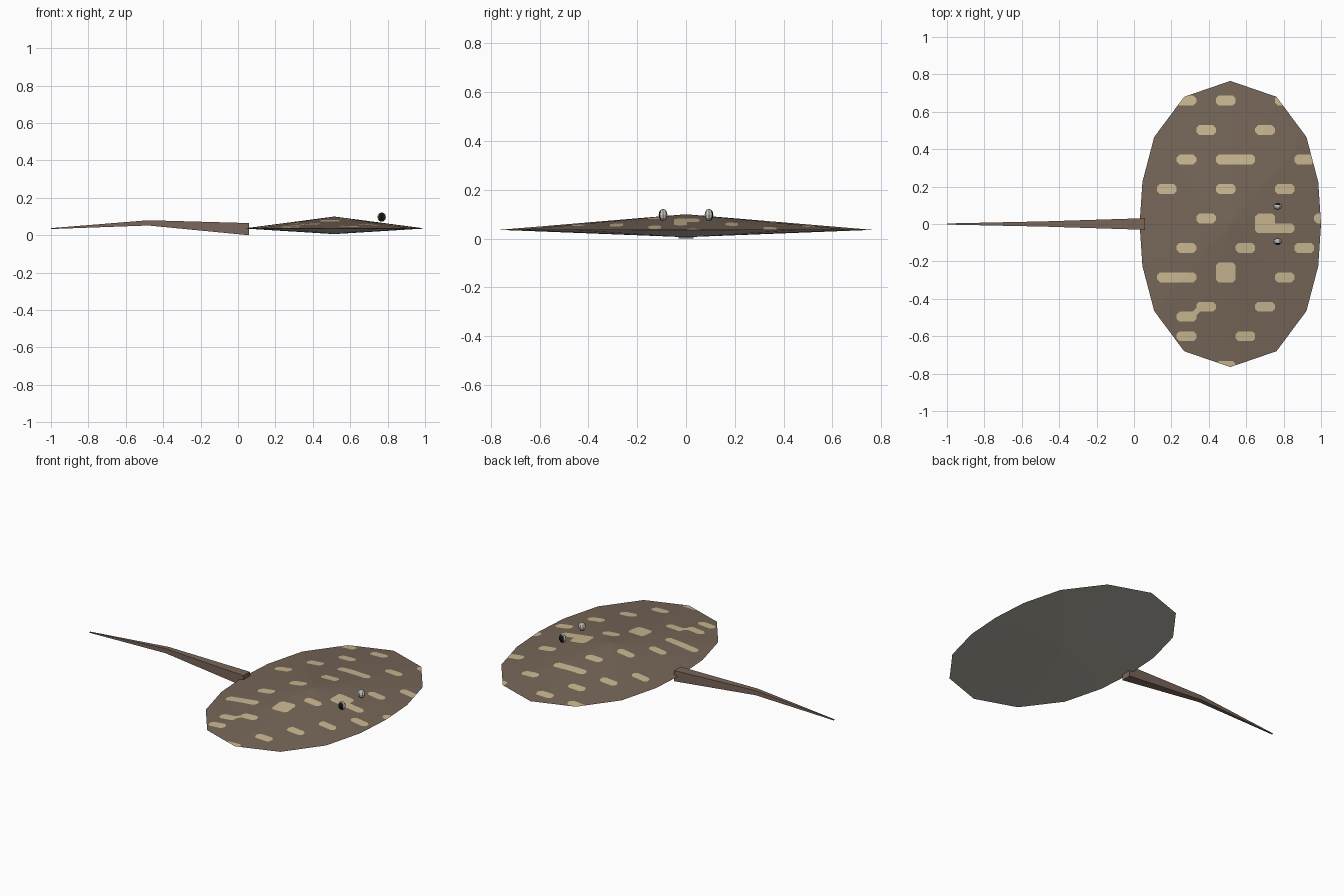
import bpy, bmesh, math
from mathutils import Vector

old = bpy.data.objects.get("Cube")
if old:
    bpy.data.objects.remove(old)


def material(name, rgb):
    """Flat material from an sRGB colour in 0-255."""
    linear = [((c / 255 + 0.055) / 1.055) ** 2.4 for c in rgb] + [1]
    m = bpy.data.materials.new(name)
    m.use_nodes = True
    m.diffuse_color = linear
    bsdf = m.node_tree.nodes["Principled BSDF"]
    bsdf.inputs["Base Color"].default_value = linear
    bsdf.inputs["Roughness"].default_value = 0.9
    return m


brown = material("brown skin", (118, 102, 88))
sand = material("sand spots", (201, 183, 145))
belly = material("pale belly", (185, 182, 170))
tail_brown = material("tail brown", (121, 102, 90))
white = material("eye white", (205, 205, 200))
black = material("pupil black", (25, 24, 22))


def finish(bm, name, *mats):
    bmesh.ops.recalc_face_normals(bm, faces=bm.faces)
    mesh = bpy.data.meshes.new(name)
    bm.to_mesh(mesh)
    bm.free()
    for m in mats:
        mesh.materials.append(m)
    obj = bpy.data.objects.new(name, mesh)
    bpy.context.collection.objects.link(obj)
    return obj


# Disc outline: one quarter, mirrored into a closed ring
CX = 0.515
quarter = [(0.485, 0), (0.47, 0.225), (0.407, 0.465), (0.247, 0.68)]
half = quarter + [(0, 0.765)] + [(-x, y) for x, y in reversed(quarter)]
ring = half + [(x, -y) for x, y in reversed(half[1:-1])]

# Spot layout: (column, columns wide) for each row, from +y to -y
spot_rows = [
    [(2, 1), (4, 1), (7, 1)], [(3, 1), (6, 1)], [(2, 1), (4, 2), (8, 1)],
    [(1, 1), (4, 1), (7, 1)], [(3, 1), (6, 1), (9, 1)], [(2, 1), (5, 1), (8, 1)],
    [(1, 2), (4, 1), (7, 1)], [(3, 1), (6, 1)], [(2, 1), (5, 1)], [(4, 1)],
]
COL, ROW = 0.105, 0.0525


def spot(col, row, wide=1, tall=1):
    """Chamfered rectangle, counter-clockwise, on the spot grid."""
    x0, y1 = 0.018 + COL * col, 0.686 - ROW * row
    x1, y0, c = x0 + COL * wide, y1 - ROW * tall, 0.015
    return [(x0 + c, y0), (x1 - c, y0), (x1, y0 + c), (x1, y1 - c),
            (x1 - c, y1), (x0 + c, y1), (x0, y1 - c), (x0, y0 + c)]


spots = [spot(c, 3 * r, w) for r, row in enumerate(spot_rows) for c, w in row]
spots += [spot(6, 13, 2), spot(6, 12, 1, 2), spot(4, 17, 1, 2), spot(2, 22)]
jx, jy = 0.018 + COL * 3, 0.686 - ROW * 22
spots.append([(jx - 0.03, jy - 0.01), (jx, jy - 0.02), (jx + 0.03, jy + 0.01), (jx, jy + 0.02)])


def cut_spot(bm, outline):
    """Knife a convex outline into the upper skin and colour the inside."""
    lo = [min(p[i] for p in outline) for i in (0, 1)]
    hi = [max(p[i] for p in outline) for i in (0, 1)]
    faces = [f for f in bm.faces if f.material_index < 2 and all(
        min(v.co[i] for v in f.verts) < hi[i] and
        max(v.co[i] for v in f.verts) > lo[i] for i in (0, 1))]
    for a, b in zip(outline, outline[1:] + outline[:1]):
        start = Vector((a[0], a[1], 0))
        normal = Vector((b[1] - a[1], a[0] - b[0], 0)).normalized()
        geom = {g for f in faces for g in [f, *f.edges, *f.verts]}
        cut = bmesh.ops.bisect_plane(bm, geom=list(geom), dist=1e-5,
                                     plane_co=start, plane_no=normal)
        faces = [g for g in cut["geom"] if isinstance(g, bmesh.types.BMFace)
                 and (g.calc_center_median() - start).dot(normal) < 0]
    for f in faces:
        f.material_index = 1


# Disc body: two shallow faceted cones sharing a thin rim
bm = bmesh.new()
rim = [bm.verts.new((CX + x, y, 0.036)) for x, y in ring]
top, bottom = bm.verts.new((CX, 0, 0.1)), bm.verts.new((CX, 0, 0.006))
for a, b in zip(rim, rim[1:] + rim[:1]):
    bm.faces.new((a, b, top))
    bm.faces.new((b, a, bottom)).material_index = 2
for outline in spots:
    cut_spot(bm, outline)
finish(bm, "body_disc", brown, sand, belly)

# Tail: square sections (x, half width, low z, high z) tapering to the tip
bm = bmesh.new()
loops = []
for x, w, lo, hi in [(0.058, 0.031, 0, 0.065), (-0.48, 0.014, 0.052, 0.08),
                     (-1, 0.003, 0.033, 0.038)]:
    loops.append([bm.verts.new((x, y, z)) for y, z in
                  [(-w, lo), (w, lo), (w, hi), (-w, hi)]])
for p, q in zip(loops, loops[1:]):
    for i in range(4):
        j = (i + 1) % 4
        bm.faces.new((p[i], p[j], q[j], q[i]))
bm.faces.new(loops[0])
bm.faces.new(loops[-1])
finish(bm, "tail", tail_brown)

# Eyes: small low-poly balls with dark outward pupils
for side, name in ((1, "back_eye"), (-1, "front_eye")):
    bm = bmesh.new()
    bmesh.ops.create_uvsphere(bm, u_segments=8, v_segments=6, radius=1)
    for f in bm.faces:
        f.material_index = int(f.normal.y * side > 0.6)
    for v in bm.verts:
        v.co = Vector((0.768 + v.co.x * 0.023, side * 0.094 + v.co.y * 0.018,
                       0.097 + v.co.z * 0.025))
    finish(bm, name, white, black)
